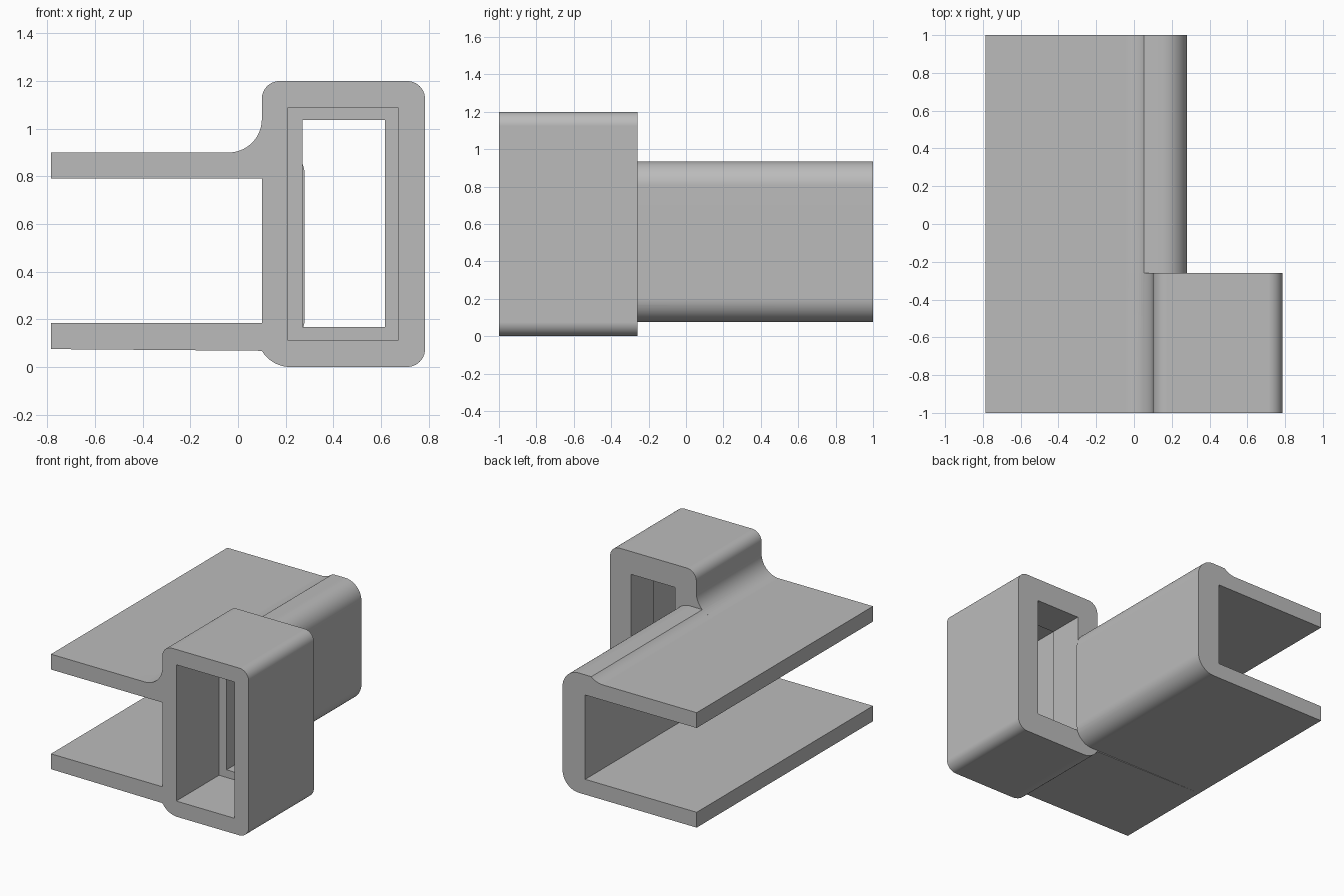
import bpy, bmesh, math

if "Cube" in bpy.data.objects:
    bpy.data.objects.remove(bpy.data.objects["Cube"], do_unlink=True)

grey = bpy.data.materials.new("plain grey")
grey.use_nodes = True
colour = (0.5, 0.5, 0.5, 1)
grey.diffuse_color = colour
grey.node_tree.nodes["Principled BSDF"].inputs["Base Color"].default_value = colour

FRONT, STEP, JOIN, BACK = -1, -0.515, -0.26, 1
LEFT, WEB, WEB_OUT, RIGHT = -0.785, 0.1, 0.28, 0.785


def arc(cx, cz, r, start, end, n=16):
    """Points on a circle in the x-z plane, angles in degrees."""
    angles = [math.radians(start + (end - start) * i / n) for i in range(n + 1)]
    return [(cx + r * math.cos(a), cz + r * math.sin(a)) for a in angles]


def extrude(name, profile, y0, y1):
    """Solid made by sweeping an x-z outline along y."""
    bm = bmesh.new()
    face = bm.faces.new([bm.verts.new((x, y0, z)) for x, z in profile])
    swept = bmesh.ops.extrude_face_region(bm, geom=[face])["geom"]
    moved = [v for v in swept if isinstance(v, bmesh.types.BMVert)]
    bmesh.ops.translate(bm, verts=moved, vec=(0, y1 - y0, 0))
    bmesh.ops.recalc_face_normals(bm, faces=bm.faces)
    mesh = bpy.data.meshes.new(name)
    bm.to_mesh(mesh)
    bm.free()
    mesh.materials.append(grey)
    obj = bpy.data.objects.new(name, mesh)
    bpy.context.collection.objects.link(obj)
    return obj


def combine(target, other, operation):
    """Apply a boolean and remove the second solid."""
    mod = target.modifiers.new("combine", "BOOLEAN")
    mod.operation, mod.solver, mod.object = operation, "EXACT", other
    bpy.context.view_layer.objects.active = target
    bpy.ops.object.modifier_apply(modifier=mod.name)
    bpy.data.objects.remove(other, do_unlink=True)


def rectangle(x0, x1, z0, z1):
    return [(x0, z0), (x1, z0), (x1, z1), (x0, z1)]


# Two flanges and the slot between them, shared by both sections
slot = [(LEFT, 0.9), (LEFT, 0.79), (WEB, 0.79), (WEB, 0.185), (LEFT, 0.185), (LEFT, 0.075)]

# Front section: flanges joined to a tall rounded tube
r = 0.075
front_profile = (slot
                 + [p for p in arc(0.22, 0.14, 0.14, 211, 270)]
                 + arc(RIGHT - r, r, r, -90, 0)
                 + arc(RIGHT - r, 1.2 - r, r, 0, 90)
                 + arc(WEB + r, 1.2 - r, r, 90, 180)
                 + arc(WEB - 0.14, 1.04, 0.14, 0, -90))
bracket = extrude("bracket", front_profile, FRONT, JOIN)

# Stepped opening through the tube
combine(bracket, extrude("wide_opening", rectangle(0.21, 0.672, 0.112, 1.09), FRONT - 0.1, STEP), "DIFFERENCE")
combine(bracket, extrude("narrow_opening", rectangle(0.27, 0.617, 0.167, 1.036), STEP - 0.1, JOIN + 0.1), "DIFFERENCE")

# Rear section: channel with rounded outer corners and a raised ridge
r = 0.13
rear_profile = (slot
                + arc(WEB_OUT - r, 0.075 + r, r, -90, 0)
                + arc(WEB_OUT - r, 0.935 - r, r, 0, 90)
                + arc(WEB - 0.14, 1.04, 0.14, -49, -90))
combine(bracket, extrude("rear_channel", rear_profile, JOIN, BACK), "UNION")

# Smooth rounded corners, crisp edges elsewhere
bpy.ops.object.select_all(action="DESELECT")
bracket.select_set(True)
bpy.context.view_layer.objects.active = bracket
bpy.ops.object.shade_smooth_by_angle(angle=math.radians(25))
weighted = bracket.modifiers.new("weighted normals", "WEIGHTED_NORMAL")
weighted.keep_sharp = True
